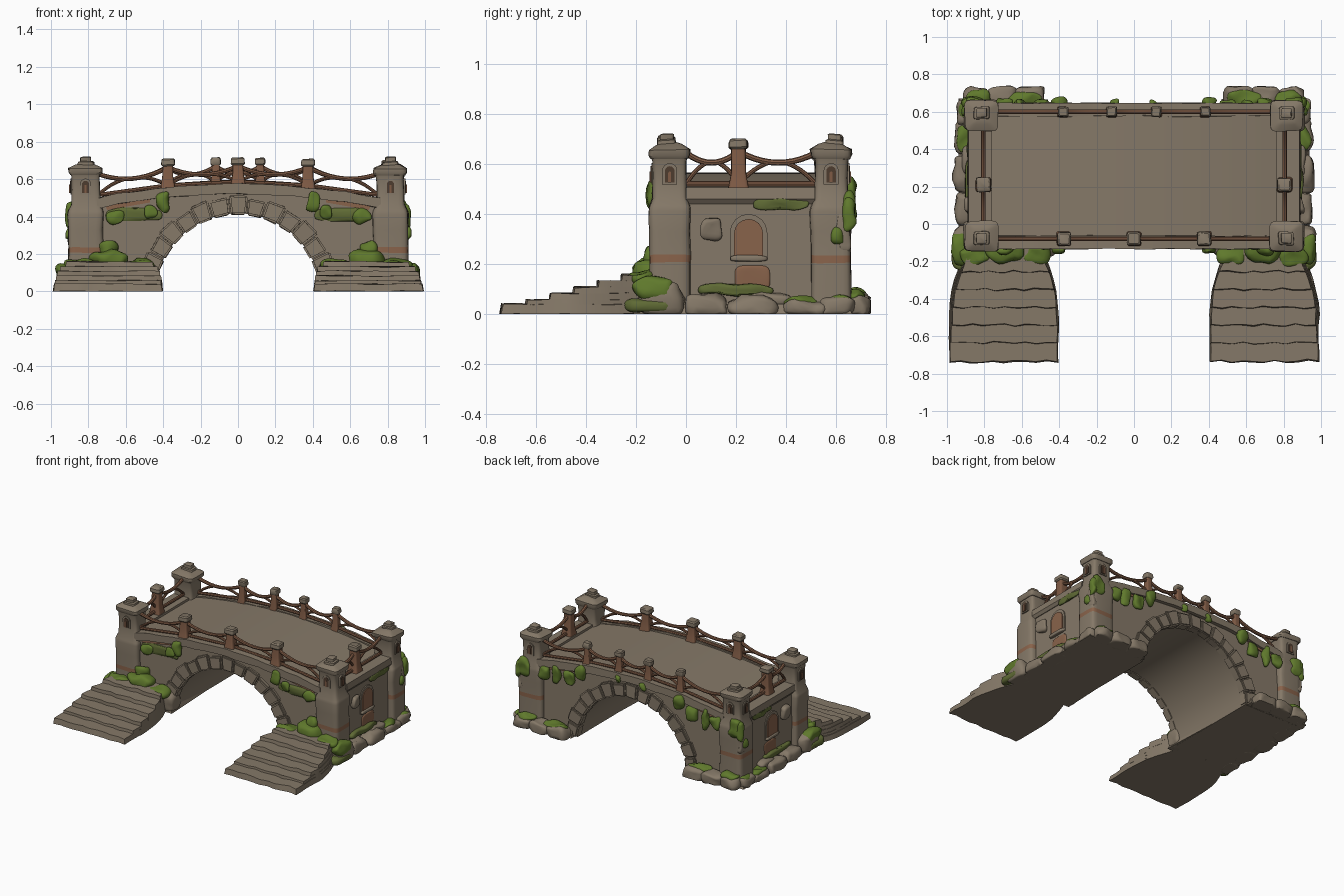
import bpy, bmesh, math
from mathutils import Vector, noise

if "Cube" in bpy.data.objects:
    bpy.data.objects.remove(bpy.data.objects["Cube"])


def material(name, rgb):
    m = bpy.data.materials.new(name)
    m.diffuse_color = (*rgb, 1)
    m.use_nodes = True
    m.node_tree.nodes["Principled BSDF"].inputs["Base Color"].default_value = m.diffuse_color
    return m


STONE = material("stone", (0.235, 0.19, 0.138))
WOOD = material("wood", (0.215, 0.105, 0.06))
CLAY = material("clay", (0.25, 0.125, 0.07))
DARK = material("dark_wood", (0.075, 0.045, 0.028))
MOSS = material("moss", (0.115, 0.19, 0.025))
OLIVE = material("olive_moss", (0.115, 0.145, 0.035))


def finish(name, bm, mats, wob=0.0, freq=9, angle=35):
    for v in bm.verts:
        if wob:
            v.co += noise.noise_vector(v.co * freq) * wob
        v.co.z = max(v.co.z, 0)
    bmesh.ops.recalc_face_normals(bm, faces=bm.faces)
    me = bpy.data.meshes.new(name)
    bm.to_mesh(me)
    bm.free()
    for m in mats:
        me.materials.append(m)
    me.shade_smooth()
    me.set_sharp_from_angle(angle=math.radians(angle))
    ob = bpy.data.objects.new(name, me)
    bpy.context.collection.objects.link(ob)
    return ob


def prism(name, a, b, mat, wob=0.0, bevel=0.0):
    """Solid between two matching outlines."""
    bm = bmesh.new()
    A = [bm.verts.new(p) for p in a]
    B = [bm.verts.new(p) for p in b]
    bm.faces.new(A)
    bm.faces.new(B[::-1])
    for i in range(len(A)):
        j = (i + 1) % len(A)
        bm.faces.new((A[i], B[i], B[j], A[j]))
    if bevel:
        bmesh.ops.bevel(bm, geom=bm.edges[:], offset=bevel, segments=2, affect='EDGES')
    return finish(name, bm, [mat], wob)


def loft(name, cx, cy, rings, mats, wob=0.0, n=20, power=0.3):
    """Stack of rounded squares; ring = (z, half_x, half_y, material index above)."""
    bm = bmesh.new()
    loops = []
    for z, hx, hy, _ in rings:
        loop = []
        for k in range(n):
            t = 2 * math.pi * (k + 0.5) / n
            c, s = math.cos(t), math.sin(t)
            loop.append(bm.verts.new((cx + hx * math.copysign(abs(c) ** power, c),
                                      cy + hy * math.copysign(abs(s) ** power, s), z)))
        loops.append(loop)
    for r in range(len(loops) - 1):
        for k in range(n):
            f = bm.faces.new((loops[r][k], loops[r][(k + 1) % n],
                              loops[r + 1][(k + 1) % n], loops[r + 1][k]))
            f.material_index = rings[r][3]
    bm.faces.new(loops[0])
    bm.faces.new(loops[-1])
    return finish(name, bm, mats, wob)


def blob(name, c, r, mat, power=0.65, wob=0.014):
    """Lumpy rounded boulder or moss clump."""
    bm = bmesh.new()
    bmesh.ops.create_icosphere(bm, subdivisions=3, radius=1)
    for v in bm.verts:
        v.co = Vector([c[i] + r[i] * math.copysign(abs(v.co[i]) ** power, v.co[i]) for i in range(3)])
    return finish(name, bm, [mat], wob, 16, 60)


def tube(name, pts, rad, mat, n=8):
    """Round bar through points lying in one upright plane."""
    pts = [Vector(p) for p in pts]
    run = pts[-1] - pts[0]
    side = Vector((-run.y, run.x, 0)).normalized()
    bm = bmesh.new()
    loops = []
    for i, p in enumerate(pts):
        t = (pts[min(i + 1, len(pts) - 1)] - pts[max(i - 1, 0)]).normalized()
        up = t.cross(side)
        loops.append([bm.verts.new(p + rad * (math.cos(2 * math.pi * k / n) * side +
                      math.sin(2 * math.pi * k / n) * up)) for k in range(n)])
    for a, b in zip(loops, loops[1:]):
        for k in range(n):
            bm.faces.new((a[k], a[(k + 1) % n], b[(k + 1) % n], b[k]))
    bm.faces.new(loops[0])
    bm.faces.new(loops[-1])
    return finish(name, bm, [mat])


def arch_plate(name, c, out, w, h, mat, thick=0.008):
    """Thin round-topped plate standing on point c, facing 'out'."""
    o = Vector(out)
    u = Vector((-o.y, o.x, 0))
    flat = [(-w, 0), (w, 0)] + [(w * math.cos(t * math.pi / 8), h - w + w * math.sin(t * math.pi / 8))
                                for t in range(9)]
    a = [Vector(c) + u * p + Vector((0, 0, q)) for p, q in flat]
    return prism(name, [p - o * 0.01 for p in a], [p + o * thick for p in a], mat)


def top(x):
    return 0.57 - 0.085 * (x / 0.8) ** 2


MID = 0.257          # centre of the bridge across its width
R, ZC = 0.447, -0.03  # arch radius and centre height

# Bridge body with the arched opening
a0 = math.asin(-ZC / R)
outline = [(R * math.cos(t), ZC + R * math.sin(t)) for t in
           [a0 + (math.pi - 2 * a0) * i / 28 for i in range(29)]]
outline += [(-0.87, 0)] + [(x / 20, top(x / 20) - 0.005) for x in range(-17, 18)] + [(0.87, 0)]
outline[30] = (-0.87, top(0.87))
outline[-2] = (0.87, top(0.87))
prism("bridge_body", [(x, -0.108, z) for x, z in outline], [(x, 0.622, z) for x, z in outline], STONE)

for s, side in ((-1, "front"), (1, "back")):
    yo, yi = MID + s * 0.39, MID + s * 0.32
    # Curved deck rim
    xs = [-0.76 + 1.52 * i / 24 for i in range(25)]
    rim = [(x, top(x) + 0.004) for x in xs] + [(x, top(x) - 0.05) for x in xs[::-1]]
    prism(side + "_deck_rim", [(x, yo, z) for x, z in rim], [(x, yi, z) for x, z in rim], STONE, 0.008)
    # Arch stones
    for i in range(15):
        t0, t1 = [math.radians(4 + 172 * (i + k) / 15) for k in (0.02, 0.98)]
        r1 = R + 0.085 + 0.012 * (i % 2)
        q = [(r * math.cos(t), max(0, ZC + r * math.sin(t))) for r, t in
             ((R - 0.006, t0), (r1, t0), (r1, t1), (R - 0.006, t1))]
        prism(side + "_arch_stone", [(x, yo - s * 0.003, z) for x, z in q],
              [(x, yi, z) for x, z in q], STONE, 0.008, 0.009)

# Corner towers with clay bands, caps and niches
for sx in (-1, 1):
    for s, cy in ((-1, -0.065), (1, 0.58)):
        cx = sx * 0.815
        loft("corner_tower", cx, cy, [(0, .096, .083, 0), (0.205, .093, .08, 1), (0.235, .093, .08, 0),
             (0.33, .093, .08, 0), (0.41, .096, .083, 0), (0.43, .093, .08, 0), (0.465, .077, .068, 0),
             (0.54, .074, .066, 0), (0.61, .074, .066, 0), (0.63, .08, .072, 0)], [STONE, CLAY], 0.008)
        loft("tower_cap", cx, cy, [(0.622, .082, .074, 0), (0.635, .09, .082, 0), (0.658, .09, .082, 0),
             (0.675, .055, .05, 0), (0.68, .03, .03, 0)], [STONE], 0.01)
        loft("tower_finial", cx, cy + s * 0.012, [(0.665, .045, .036, 0), (0.69, .042, .034, 0), (0.694, .03, .026, 0),
             (0.714, .03, .026, 0), (0.718, .024, .02, 0)], [STONE], 0.008)
        for out, d in (((0, s, 0), .064), ((sx, 0, 0), .072)):
            o = Vector(out)
            p = Vector((cx, cy, 0.525)) + o * d
            arch_plate("niche_frame", p - Vector((0, 0, 0.008)), out, 0.03, 0.086, STONE, 0.009)
            arch_plate("niche", p + o * 0.006, out, 0.019, 0.066, DARK, 0.006)
            arch_plate("niche_post", p + o * 0.01, out, 0.006, 0.045, WOOD, 0.006)

    # End walls: ledge, doorway and clay patch
    prism("end_ledge", [(sx * x, 0.0, z) for x, z in ((.76, .44), (.875, .44), (.89, .46), (.885, .505), (.76, .505))],
          [(sx * x, 0.515, z) for x, z in ((.76, .44), (.875, .44), (.89, .46), (.885, .505), (.76, .505))], STONE)
    arch_plate("door_frame", (sx * .87, .25, .215), (sx, 0, 0), .075, .185, STONE, 0.007)
    arch_plate("door", (sx * .876, .25, .23), (sx, 0, 0), .058, .15, CLAY, 0.007)
    blob("door_sill", (sx * .875, .25, .222), (.018, .075, .012), STONE, 0.5, 0.004)
    blob("clay_patch", (sx * .868, .265, .145), (.009, .07, .05), CLAY, 0.5, 0.004)

    # Stairs: stacked slabs that narrow toward the wall
    for i, (y0, h) in enumerate(((-.74, .04), (-.64, .058), (-.545, .083), (-.45, .108), (-.355, .133), (-.26, .158))):
        def hw(y):
            return 0.292 - 0.004 * i - 0.085 * max(0, (y + 0.44) / 0.3) ** 1.6
        ys = [y0 + (-0.10 - y0) * k / 10 for k in range(11)]
        cx = 0.697 - 0.002 * i
        edge = [(cx + hw(y), y) for y in ys] + [(cx - hw(y), y) for y in ys[::-1]]
        front = [(cx - hw(y0) + 2 * hw(y0) * k / 10, y0 + 0.006 * math.sin(k * 2.3 + i)) for k in range(1, 10)]
        edge = [(sx * x, y) for x, y in edge + front]
        mid = Vector((sx * cx, -0.35))
        zb = 0 if i < 1 else h - 0.045
        prism("stair_step", [(x, y, zb) for x, y in edge],
              [(x + (mid.x - x) * 0.02, y + 0.006 * (y < y0 + .02), h) for x, y in edge], STONE, 0.008)

    # Foundation boulders: side, front corner, back
    prism("pier_footing", [(sx * x, y, 0) for x, y in ((.43, -.16), (.94, -.16), (.94, .67), (.46, .67))],
          [(sx * x, y, 0.045) for x, y in ((.44, -.15), (.92, -.15), (.92, .65), (.47, .65))], STONE, 0.012)
    for c, r in (((.90, .08, .03), (.055, .09, .045)), ((.905, .27, .03), (.06, .1, .042)),
                 ((.90, .47, .02), (.055, .09, .035)), ((.90, .60, .03), (.045, .07, .04)),
                 ((.91, -.1, .06), (.06, .09, .07)), ((.84, .675, .03), (.07, .055, .05)),
                 ((.70, .68, .03), (.08, .06, .045)), ((.56, .68, .03), (.08, .058, .05)),
                 ((.885, .34, .06), (.03, .08, .025)), ((.885, .10, .34), (.02, .04, .05)),
                 ((.47, -.11, .07), (.05, .06, .08)), ((.89, .63, .33), (.025, .03, .09))):
        blob("foundation_rock", (sx * c[0], c[1], c[2]), r, STONE, 0.6, 0.016)

    # Moss clumps: stair head, corners, deck edges, back and end walls
    for c, r in (((.69, -.135, .17), (.10, .075, .05)), ((.70, -.125, .215), (.05, .04, .05)),
                 ((.52, -.16, .135), (.075, .06, .035)), ((.85, -.17, .145), (.075, .055, .03)),
                 ((.93, -.13, .10), (.045, .09, .045)),
                 ((.40, -.135, .475), (.032, .022, .055)), ((.66, -.118, .40), (.05, .016, .035)),
                 ((.47, -.12, .425), (.035, .016, .035)),
                 ((.40, .645, .49), (.035, .03, .055)), ((.10, .645, .525), (.025, .02, .03)),
                 ((.50, .64, .43), (.045, .022, .055)), ((.61, .64, .42), (.03, .022, .07)),
                 ((.70, .645, .42), (.045, .025, .05)), ((.86, .65, .42), (.05, .028, .07)),
                 ((.83, .67, .075), (.07, .045, .022)), ((.58, .67, .07), (.09, .04, .02)),
                 ((.90, .65, .40), (.03, .025, .07)), ((.90, .61, .31), (.025, .03, .035)),
                 ((.90, .46, .05), (.045, .07, .02)), ((.89, .61, .055), (.05, .05, .025))):
        blob("moss_clump", (sx * c[0], c[1], c[2]), r, MOSS, 0.8, 0.018)
    for c, r in (((.56, -.108, .41), (.15, .009, .035)), ((.885, .38, .44), (.008, .11, .022)),
                 ((.88, .2, .095), (.022, .15, .022)), ((.915, -.15, .035), (.06, .10, .025))):
        blob("moss_film", (sx * c[0], c[1], c[2]), r, OLIVE, 0.6, 0.012)
    # Clay strip under the front and back deck edges
    for y in (-0.108, 0.622):
        q = [(.47, .475), (.70, .435), (.71, .46), (.47, .505)]
        prism("clay_strip", [(sx * x, y - .008, z) for x, z in q], [(sx * x, y + .008, z) for x, z in q], CLAY)


# Rail posts with stone caps
def post(x, y, z0, z1, h):
    loft("rail_post", x, y, [(z0 - .03, h * 1.35, h * 1.35, 0), (z0 + .02, h * 1.1, h * 1.1, 0),
         (z0 + .06, h * .9, h * .9, 0), (z1 - .03, h * .85, h * .85, 0)], [WOOD], 0.004)
    loft("post_cap", x, y, [(z1 - .04, h * .95, h * .95, 0), (z1 - .032, h * 1.15, h * 1.15, 0),
         (z1 - .007, h * 1.1, h * 1.1, 0), (z1, h * .85, h * .85, 0)], [STONE], 0.006)


# One rail bay: sagging handrail, low rail and two bent braces
def bay(p, q):
    (p, pt, pb), (q, qt, qb) = p, q
    P, Q = Vector((*p, 0)), Vector((*q, 0))

    def at(t, low):
        v = P.lerp(Q, t)
        v.z = pb + (qb - pb) * t if low else pt + (qt - pt) * t - 0.17 * t * (1 - t)
        return v
    tube("handrail", [at(i / 10, False) for i in range(11)], 0.012, WOOD)
    tube("low_rail", [at(i / 2, True) for i in range(3)], 0.011, WOOD)
    for e, m in ((0, 0.4), (1, 0.6)):
        a, b = at(e, True), at(m, False)
        pts = []
        for i in range(7):
            v = a.lerp(b, i / 6)
            v.z += 0.012 * math.sin(math.pi * i / 6) - 0.0
            pts.append(v)
        tube("rail_brace", pts, 0.009, WOOD)


for y, posts, h in ((-0.08, (-.375, 0, .375), .032), (0.6, (-.38, -.12, .12, .38), .024)):
    stops = [((-.75, y), .628, .515)]
    for x in posts:
        z1 = 0.715 - 0.05 * abs(x) ** 2
        post(x, y, top(x), z1, h)
        stops.append(((x, y), z1 - .045, top(x) + .015))
    stops.append(((.75, y), .628, .515))
    for p, q in zip(stops, stops[1:]):
        bay(p, q)
for sx in (-1, 1):
    x = sx * 0.805
    post(x, 0.21, 0.505, 0.70, .034)
    bay(((x, 0.0), .645, .52), ((x, .21), .65, .52))
    bay(((x, .21), .65, .52), ((x, .52), .645, .52))
